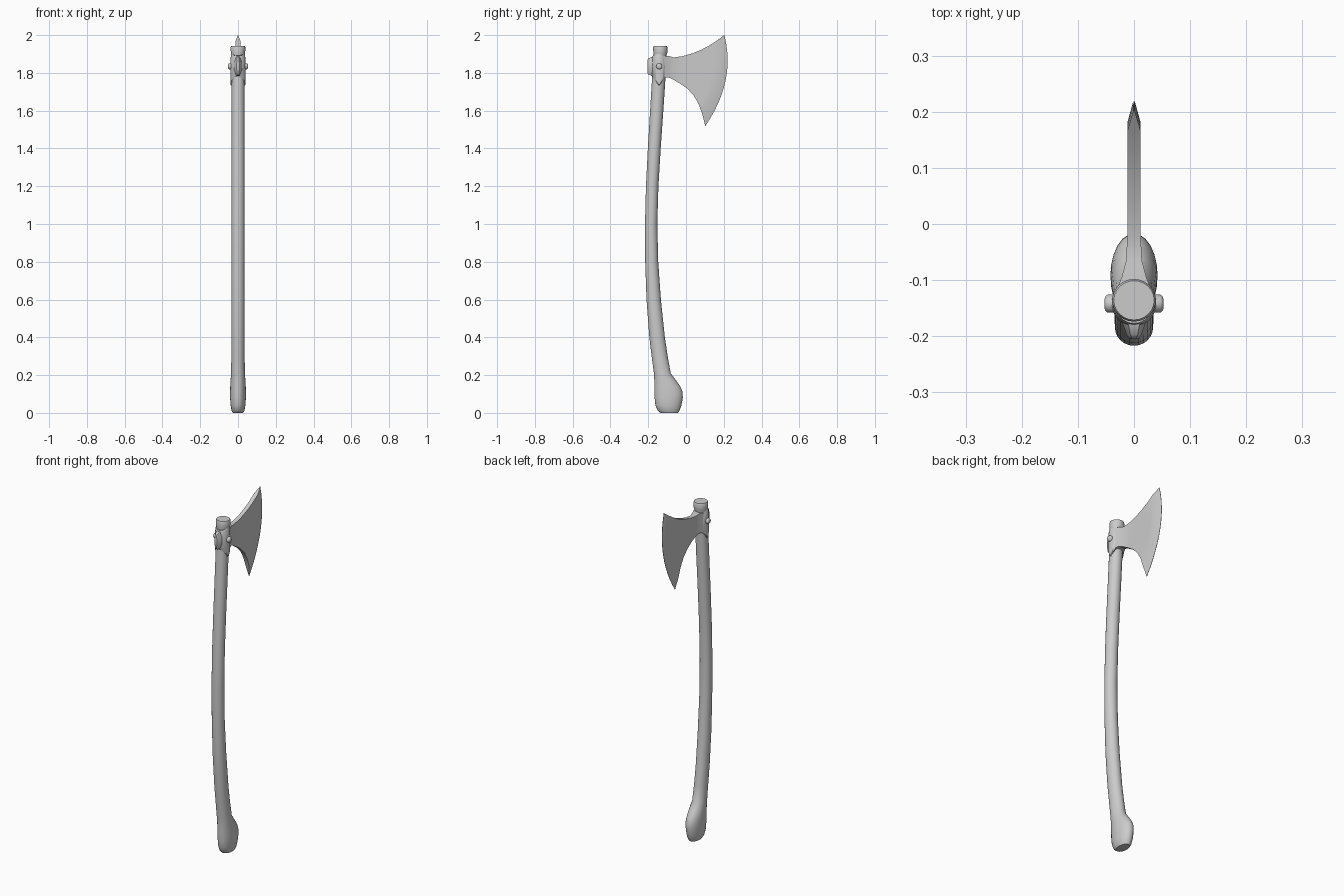
import bpy, bmesh, math

if "Cube" in bpy.data.objects:
    bpy.data.objects.remove(bpy.data.objects["Cube"])


def finish(bm, name, angle=40):
    bmesh.ops.recalc_face_normals(bm, faces=bm.faces)
    mesh = bpy.data.meshes.new(name)
    bm.to_mesh(mesh)
    bm.free()
    ob = bpy.data.objects.new(name, mesh)
    bpy.context.collection.objects.link(ob)
    bpy.ops.object.select_all(action='DESELECT')
    ob.select_set(True)
    bpy.context.view_layer.objects.active = ob
    bpy.ops.object.shade_smooth_by_angle(angle=math.radians(angle))
    return ob


def loft(name, rings, angle=40):
    """Skin closed rings of points and cap both ends."""
    bm = bmesh.new()
    loops = [[bm.verts.new(p) for p in r] for r in rings]
    n = len(rings[0])
    for a, b in zip(loops, loops[1:]):
        for i in range(n):
            j = (i + 1) % n
            bm.faces.new((a[i], a[j], b[j], b[i]))
    bm.faces.new(loops[0])
    bm.faces.new(loops[-1])
    return finish(bm, name, angle)


def oval(back, front, rx, z, n=24):
    c, ry = (back + front) / 2, (front - back) / 2
    return [(rx * math.cos(2 * math.pi * i / n),
             c + ry * math.sin(2 * math.pi * i / n), z) for i in range(n)]


# Curved wooden handle with swollen knob: z, back y, front y, half width
stations = [
    (0.0, -.135, -.042, .027), (.012, -.15, -.034, .034), (.04, -.162, -.024, .039),
    (.08, -.166, -.017, .042), (.11, -.167, -.018, .042), (.14, -.168, -.03, .041),
    (.175, -.168, -.055, .039), (.21, -.17, -.081, .037), (.3, -.182, -.097, .035),
    (.4, -.194, -.112, .035), (.6, -.209, -.133, .035), (.8, -.216, -.147, .034),
    (1.0, -.217, -.152, .034), (1.2, -.212, -.146, .034), (1.4, -.202, -.134, .034),
    (1.6, -.190, -.120, .034), (1.75, -.181, -.110, .034), (1.89, -.171, -.104, .034),
    (1.905, -.173, -.099, .038), (1.935, -.174, -.098, .039), (1.942, -.171, -.101, .036)]
loft("handle", [oval(b, f, rx, z) for z, b, f, rx in stations])

# Socket collar whose side flaps end in downward points
def collar_ring(grow, z, dip):
    pts = oval(-.180 - grow, -.102 + grow, .037 + grow, z, 32)
    return [(x, y, z - dip * max(0, 1 - abs(y + .143) / .034)) for x, y, z in pts]

loft("socket", [collar_ring(-.002, 1.782, .052), collar_ring(.002, 1.785, .050),
                collar_ring(.003, 1.835, 0), collar_ring(.001, 1.88, -.015),
                collar_ring(-.003, 1.89, -.015)])

# Blunt poll at the back of the socket: y, half width, bottom z, top z
def box_ring(y, w, lo, hi):
    m = .3 * (hi - lo)
    return [(-w, y, lo + m), (-w * .5, y, lo), (w * .5, y, lo), (w, y, lo + m),
            (w, y, hi - m), (w * .5, y, hi), (-w * .5, y, hi), (-w, y, hi - m)]

loft("poll", [box_ring(*s) for s in [(-.15, .032, 1.775, 1.89), (-.178, .020, 1.785, 1.885),
                                     (-.198, .013, 1.79, 1.878), (-.204, .008, 1.80, 1.868)]])

# Bearded blade: columns of top y, top z, bottom y, bottom z, bow, half thickness
columns = [
    (-.125, 1.888, -.125, 1.77, 0, .034), (-.095, 1.89, -.095, 1.777, 0, .022),
    (-.065, 1.882, -.07, 1.766, 0, .014), (-.02, 1.888, -.035, 1.745, .004, .012),
    (.03, 1.902, .005, 1.718, .012, .012), (.08, 1.922, .04, 1.682, .024, .012),
    (.125, 1.946, .067, 1.635, .038, .012), (.165, 1.972, .085, 1.585, .047, .012),
    (.203, 2.0, .102, 1.518, .057, .0008)]
ROWS = 12
rings = []
for ty, tz, by, bz, bow, w in columns:
    side = []
    for k in range(ROWS + 1):
        t = k / ROWS
        side.append((ty + (by - ty) * t + bow * 4 * t * (1 - t), tz + (bz - tz) * t))
    rings.append([(w, y, z) for y, z in side] + [(-w, y, z) for y, z in reversed(side)])
loft("blade", rings, 25)

# Domed rivet heads on both sides
for s, name in ((1, "rivet_right"), (-1, "rivet_left")):
    prof = [(.030, .016), (.047, .016), (.051, .013), (.053, .007)]
    loft(name, [[(s * x, -.142 + r * math.cos(math.pi * i / 8),
                  1.835 + r * math.sin(math.pi * i / 8)) for i in range(16)]
                for x, r in prof], 50)
